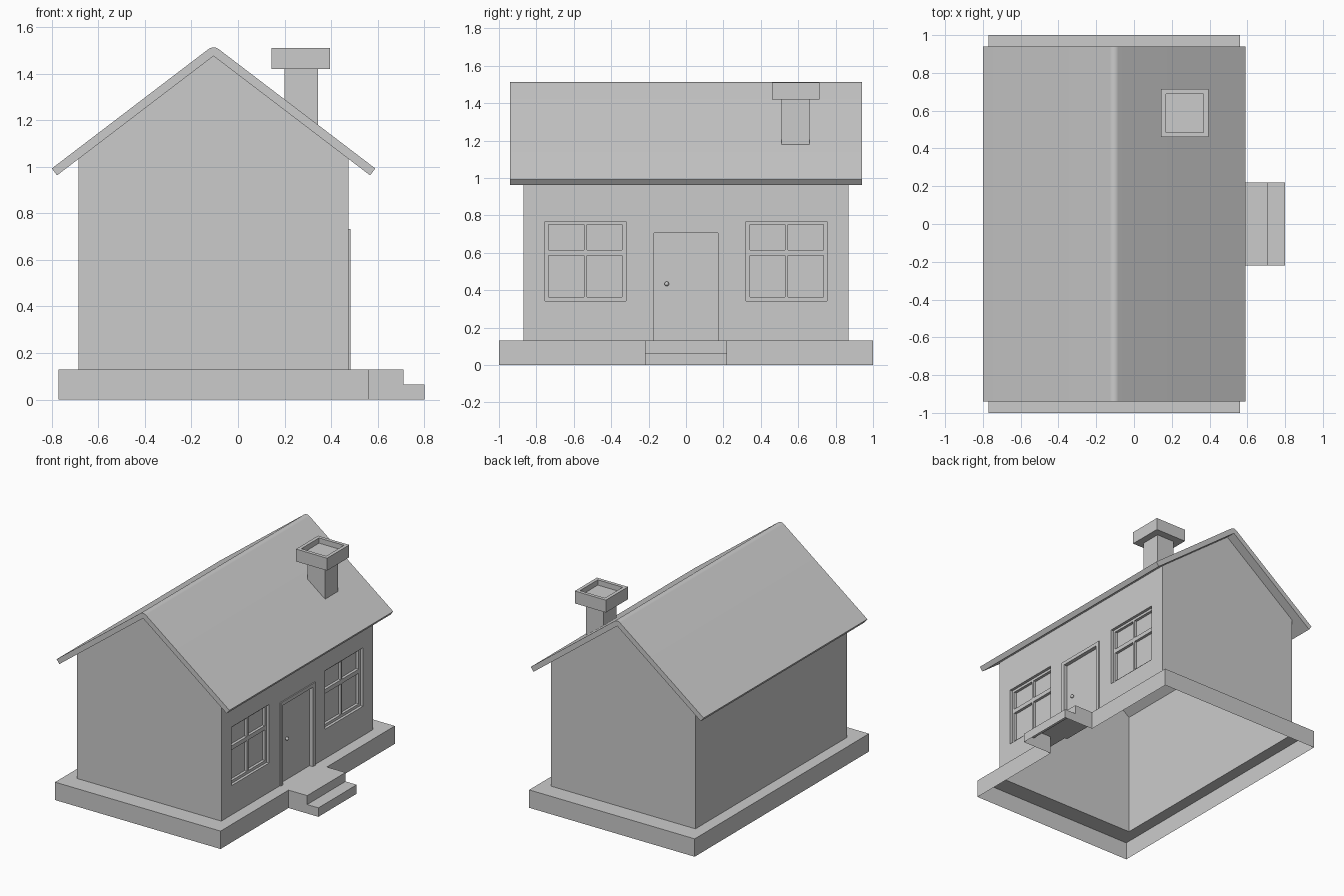
import bpy, bmesh, math
from mathutils import Vector

if "Cube" in bpy.data.objects:
    bpy.data.objects.remove(bpy.data.objects["Cube"])

CX = -0.105                                   # ridge line
X0, X1, YW = -0.685, 0.475, 0.87              # wall footprint
ZB, ZE, ZA = 0.13, 1.033, 1.475               # base top, eave, gable apex
SLOPE = (ZA - ZE) / (X1 - CX)


def finish(bm, name):
    bmesh.ops.remove_doubles(bm, verts=bm.verts, dist=1e-5)
    me = bpy.data.meshes.new(name)
    bm.to_mesh(me)
    bm.free()
    ob = bpy.data.objects.new(name, me)
    bpy.context.collection.objects.link(ob)
    return ob


def face(bm, pts, out):
    """Add one face whose normal points towards out."""
    f = bm.faces.new([bm.verts.new(p) for p in pts])
    f.normal_update()
    if f.normal.dot(Vector(out)) < 0:
        f.normal_flip()


def plate(bm, rect, holes, place, out):
    """Flat plate (u0, v0, u1, v1) with rectangular holes."""
    us = sorted({u for r in [rect] + holes for u in (r[0], r[2])})
    vs = sorted({v for r in [rect] + holes for v in (r[1], r[3])})
    for a, b in zip(us, us[1:]):
        for c, d in zip(vs, vs[1:]):
            m, n = (a + b) / 2, (c + d) / 2
            if not any(h[0] < m < h[2] and h[1] < n < h[3] for h in holes):
                face(bm, [place(*p) for p in ((a, c), (b, c), (b, d), (a, d))], out)


def rim(bm, rect, w0, w1, place, s):
    """Four side faces of a rectangle from depth w0 to w1; s=1 outward, -1 inward."""
    a, c, b, d = rect
    mid = Vector(place((a + b) / 2, (c + d) / 2, 0))
    ring = [(a, c), (b, c), (b, d), (a, d)]
    for p, q in zip(ring, ring[1:] + ring[:1]):
        edge = Vector(place((p[0] + q[0]) / 2, (p[1] + q[1]) / 2, 0))
        face(bm, [place(*p, w0), place(*q, w0), place(*q, w1), place(*p, w1)], s * (edge - mid))


def yz(u, v, w):
    return (w, u, v)


def xy(u, v, w):
    return (u, v, w)


def at(place, w):
    return lambda u, v: place(u, v, w)


# base with steps, a hollow shell open below
bm = bmesh.new()
bx0, bx1, sx, tx, sy, sz = -0.77, 0.56, 0.71, 0.80, 0.22, 0.065
plate(bm, (bx0, -1, bx1, 1), [(X0, -YW, X1, YW)], at(xy, ZB), (0, 0, 1))
plate(bm, (bx1, -sy, sx, sy), [], at(xy, ZB), (0, 0, 1))
plate(bm, (sx, -sy, tx, sy), [], at(xy, sz), (0, 0, 1))
plate(bm, (-1, 0, 1, ZB), [], at(yz, bx0), (-1, 0, 0))
plate(bm, (-1, 0, 1, ZB), [(-sy, 0, sy, ZB)], at(yz, bx1), (1, 0, 0))
plate(bm, (-sy, sz, sy, ZB), [], at(yz, sx), (1, 0, 0))
plate(bm, (-sy, 0, sy, sz), [], at(yz, tx), (1, 0, 0))
for s in (-1, 1):
    face(bm, [(bx0, s, 0), (bx1, s, 0), (bx1, s, ZB), (bx0, s, ZB)], (0, s, 0))
    side = [(bx1, 0), (tx, 0), (tx, sz), (sx, sz), (sx, ZB), (bx1, ZB)]
    face(bm, [(x, s * sy, z) for x, z in side], (0, s, 0))
finish(bm, "base_and_steps")

# walls with window and door openings
windows = [(-0.755, 0.343, -0.322, 0.768), (0.322, 0.343, 0.755, 0.768)]
door = (-0.198, ZB, 0.198, 0.733)
bm = bmesh.new()
plate(bm, (-YW, ZB, YW, ZE), windows + [door], at(yz, X1), (1, 0, 0))
plate(bm, (-YW, ZB, YW, ZE), [], at(yz, X0), (-1, 0, 0))
for s in (-1, 1):
    gable = [(X0, ZB), (X1, ZB), (X1, ZE), (CX, ZA), (X0, ZE)]
    face(bm, [(x, s * YW, z) for x, z in gable], (0, s, 0))
finish(bm, "walls")

# windows: recessed frame with four deeper panes
for i, (a, c, b, d) in enumerate(windows):
    bm = bmesh.new()
    mid = (a + b) / 2
    panes = [(u0, v0, u1, v1)
             for u0, u1 in ((a + 0.02, mid - 0.008), (mid + 0.008, b - 0.02))
             for v0, v1 in ((0.363, 0.585), (0.616, 0.750))]
    xf, xp = X1 - 0.02, X1 - 0.04
    rim(bm, (a, c, b, d), X1, xf, yz, -1)
    plate(bm, (a, c, b, d), panes, at(yz, xf), (1, 0, 0))
    for p in panes:
        rim(bm, p, xf, xp, yz, -1)
        plate(bm, p, [], at(yz, xp), (1, 0, 0))
    finish(bm, f"window_{i + 1}")

# door with raised frame
bm = bmesh.new()
leaf = (-0.171, ZB, 0.171, 0.707)
xf, xd = 0.483, 0.455
rim(bm, door, X1, xf, yz, 1)
plate(bm, door, [leaf], at(yz, xf), (1, 0, 0))
rim(bm, leaf, xf, xd, yz, -1)
plate(bm, leaf, [], at(yz, xd), (1, 0, 0))
finish(bm, "door")

bpy.ops.mesh.primitive_uv_sphere_add(segments=16, ring_count=8, radius=0.012,
                                     location=(xd + 0.012, -0.103, 0.434))
bpy.context.object.name = "door_knob"
bpy.ops.object.shade_smooth()

# roof: one profile with rounded ridge, extruded along y
half, t, yr = 0.672, 0.037, 0.94
ang = math.atan(SLOPE)
ez = ZA - half * SLOPE
dx, dz = t * math.sin(ang), t * math.cos(ang)
prof = [(CX, ZA), (CX + half, ez), (CX + half + dx, ez + dz)]
for i in range(11):
    th = math.pi / 2 - ang + 2 * ang * i / 10
    prof.append((CX + t * math.cos(th), ZA + t * math.sin(th)))
prof += [(CX - half - dx, ez + dz), (CX - half, ez)]
bm = bmesh.new()
f = bm.faces.new([bm.verts.new((x, -yr, z)) for x, z in prof])
new = bmesh.ops.extrude_face_region(bm, geom=[f], use_keep_orig=True)["geom"]
bmesh.ops.translate(bm, vec=(0, 2 * yr, 0), verts=[v for v in new if isinstance(v, bmesh.types.BMVert)])
bmesh.ops.recalc_face_normals(bm, faces=bm.faces)
roof = finish(bm, "roof")
bpy.ops.object.select_all(action='DESELECT')
roof.select_set(True)
bpy.context.view_layer.objects.active = roof
bpy.ops.object.shade_smooth_by_angle(angle=math.radians(30))

# chimney: shaft cut to the roof slope, cap with shallow well
bm = bmesh.new()
a, c, b, d = 0.20, 0.51, 0.343, 0.66
zc, zt, well = 1.42, 1.51, 1.472


def roof_z(x):
    return ZA + t / math.cos(ang) - (x - CX) * SLOPE - 0.003


for x, s in ((a, -1), (b, 1)):
    face(bm, [(x, c, roof_z(x)), (x, d, roof_z(x)), (x, d, zc), (x, c, zc)], (s, 0, 0))
for y, s in ((c, -1), (d, 1)):
    face(bm, [(a, y, roof_z(a)), (b, y, roof_z(b)), (b, y, zc), (a, y, zc)], (0, s, 0))
cap, inner = (0.144, 0.46, 0.394, 0.714), (0.169, 0.485, 0.369, 0.689)
plate(bm, cap, [(a, c, b, d)], at(xy, zc), (0, 0, -1))
rim(bm, cap, zc, zt, xy, 1)
plate(bm, cap, [inner], at(xy, zt), (0, 0, 1))
rim(bm, inner, zt, well, xy, -1)
plate(bm, inner, [], at(xy, well), (0, 0, 1))
finish(bm, "chimney")
